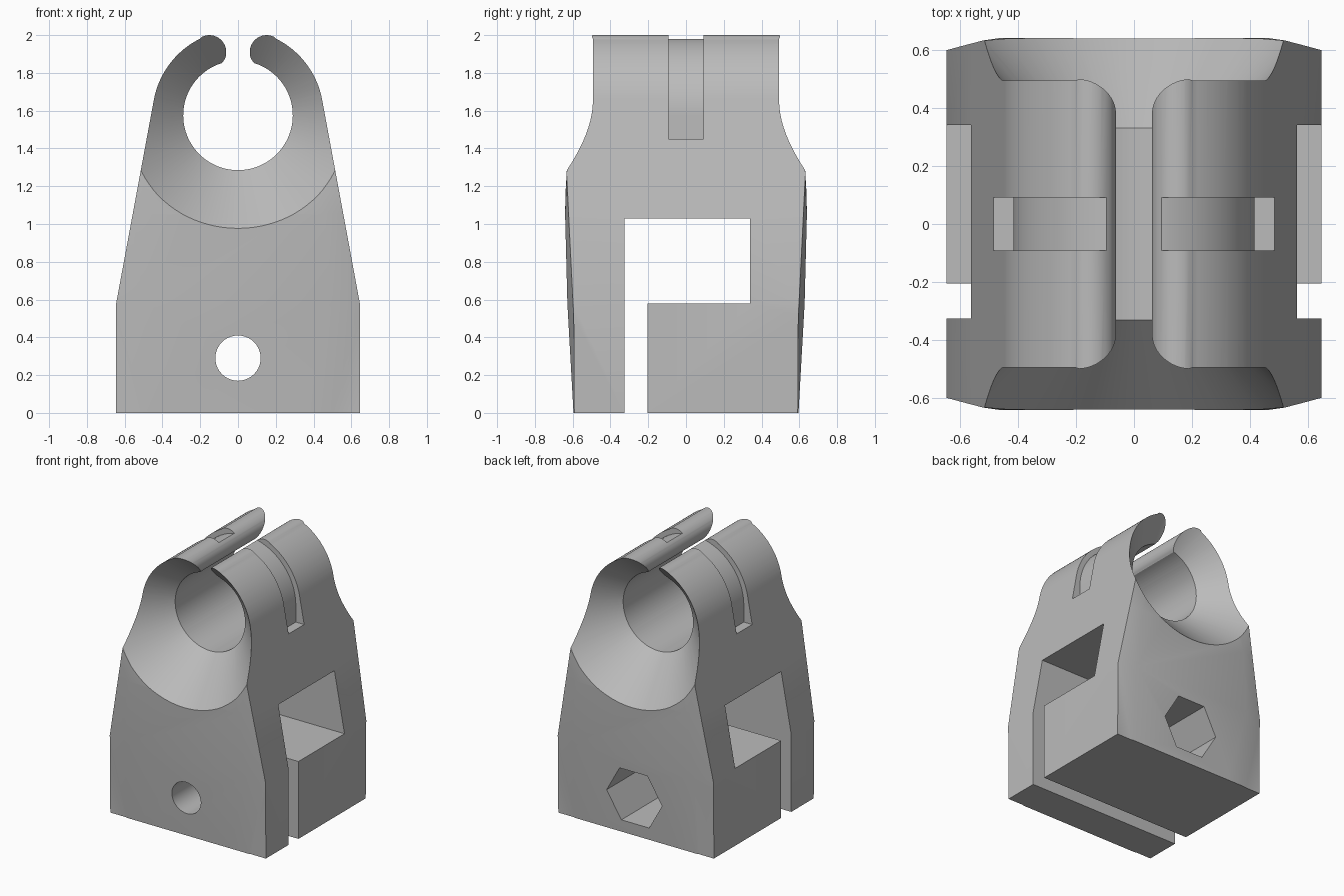
import bpy, bmesh
from math import sin, cos, atan2, pi, radians

if "Cube" in bpy.data.objects:
    bpy.data.objects.remove(bpy.data.objects["Cube"])

BORE_Z, BORE_R, OUTER_R = 1.575, 0.29, 0.453
TIP_X, TIP_Z, TIP_R = 0.152, 1.91, 0.09


def loft(name, rings, triangulate=False):
    """Closed solid through rings of equal length, capped at both ends."""
    bm = bmesh.new()
    loops = [[bm.verts.new(p) for p in ring] for ring in rings]
    for low, high in zip(loops, loops[1:]):
        for i in range(len(low)):
            bm.faces.new((low[i - 1], low[i], high[i], high[i - 1]))
    bm.faces.new(loops[0][::-1])
    bm.faces.new(loops[-1])
    if triangulate:
        bmesh.ops.triangulate(bm, faces=bm.faces[:])
    bmesh.ops.recalc_face_normals(bm, faces=bm.faces[:])
    mesh = bpy.data.meshes.new(name)
    bm.to_mesh(mesh)
    bm.free()
    obj = bpy.data.objects.new(name, mesh)
    bpy.context.scene.collection.objects.link(obj)
    return obj


def prism_x(name, points, lo, hi):
    return loft(name, [[(x, y, z) for y, z in points] for x in (lo, hi)])


def prism_y(name, points, lo, hi):
    return loft(name, [[(x, y, z) for x, z in points] for y in (lo, hi)])


def arc(cx, cz, r, a, b, n):
    return [(cx + r * cos(a + (b - a) * i / n), cz + r * sin(a + (b - a) * i / n))
            for i in range(n + 1)]


def circle(cz, r, n):
    return arc(0, cz, r, 0, 2 * pi, n)[:-1]


def boolean(target, tool, operation='DIFFERENCE'):
    mod = target.modifiers.new("cut", 'BOOLEAN')
    mod.operation, mod.object, mod.solver = operation, tool, 'EXACT'
    bpy.context.view_layer.objects.active = target
    bpy.context.view_layer.update()
    bpy.ops.object.modifier_apply(modifier=mod.name)
    assert len(target.data.polygons) > 0, "empty after " + tool.name
    bpy.data.objects.remove(tool)


# Clip outline: tapered foot, outer arc, rounded tip, open bore
tip_dir = atan2(TIP_Z - BORE_Z, TIP_X)
half = [(0.645, 0), (0.645, 0.58)]
half += arc(0, BORE_Z, OUTER_R, radians(10), tip_dir, 24)[:-1]
half += arc(TIP_X, TIP_Z, TIP_R, tip_dir, radians(205), 14)
half += arc(0, BORE_Z, BORE_R, radians(73), -pi / 2, 40)
outline = half + [(-x, z) for x, z in reversed(half[:-1])]
body = prism_y("clamp_body", outline, -0.8, 0.8)

# Slightly bulging front and back: rows of (z, edge x, edge y, inner x, inner y)
rows = [(-0.1, 0.66, 0.591, 0.5, 0.59), (0.58, 0.66, 0.595, 0.5, 0.628),
        (1.05, 0.575, 0.618, 0.46, 0.64), (1.3, 0.53, 0.63, 0.4, 0.636),
        (2.1, 0.5, 0.6, 0.3, 0.605)]
rings = []
for z, ex, ey, ix, iy in rows:
    side = [(ex, -ey), (ex, ey), (ix, iy), (-ix, iy)]
    rings.append([(x, y, z) for x, y in side + [(-x, -y) for x, y in side]])
rings = [[r[i] for i in (0, 1, 2, 3, 5, 4, 6, 7)] for r in rings]
rings = [sorted(r, key=lambda p: atan2(p[1], p[0])) for r in rings]
boolean(body, loft("bulge_block", rings, triangulate=True), 'INTERSECT')

# Conical recess around the bore at both ends
for side in (-1, 1):
    cone = [[(x, side * (r + 0.04), z) for x, z in circle(BORE_Z, r, 96)] for r in (0.05, 0.8)]
    boolean(body, loft("cone_cutter", cone))

# Side window with the slit running down to the base
boolean(body, prism_x("window_cutter", [(-0.325, -0.2), (-0.205, -0.2), (-0.205, 0.58),
                                        (0.34, 0.58), (0.34, 1.03), (-0.325, 1.03)], -1, 1))

# Strap groove over the top
groove = [(0.8, 1.45), (0.8, 2.2), (-0.8, 2.2), (-0.8, 1.45), (-0.415, 1.45)]
groove += arc(0, BORE_Z, 0.415, pi, 0, 48) + [(0.415, 1.45)]
boolean(body, prism_y("groove_cutter", groove, -0.092, 0.092))

# Bolt hole through the foot, hexagonal nut pocket at the back
boolean(body, prism_y("bolt_cutter", circle(0.29, 0.12, 40), -1, 0.1))
boolean(body, prism_y("nut_cutter", circle(0.29, 0.23, 6), 0, 1))

# Single grey material
grey = bpy.data.materials.new("plain_grey")
grey.use_nodes = True
color = (0.5, 0.5, 0.5, 1)
grey.diffuse_color = color
grey.node_tree.nodes["Principled BSDF"].inputs["Base Color"].default_value = color
body.data.materials.clear()
body.data.materials.append(grey)
for poly in body.data.polygons:
    poly.material_index = 0

bpy.ops.object.select_all(action='DESELECT')
body.select_set(True)
bpy.context.view_layer.objects.active = body
bpy.ops.object.shade_smooth_by_angle(angle=radians(25))
